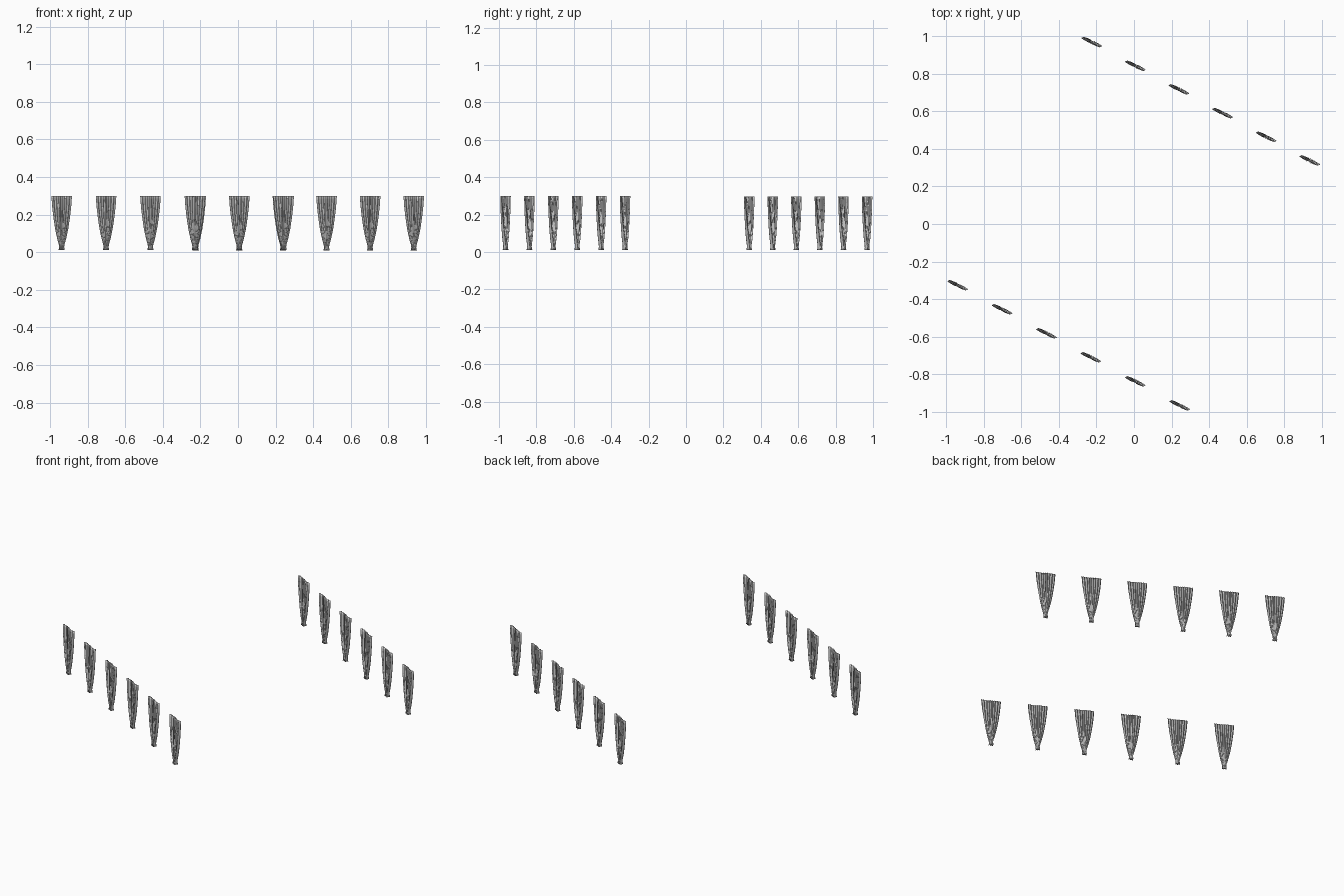
import bpy, math
from mathutils import Vector

if "Cube" in bpy.data.objects:
    bpy.data.objects.remove(bpy.data.objects["Cube"])

Z_TOP, Z_BOTTOM = 0.30, 0.012
COLS, ROWS, PLEATS = 108, 18, 9
# (height fraction from the top, half width, half depth of the folds)
PROFILE = [(0.0, 0.059, 0.005), (0.2, 0.054, 0.006), (0.4, 0.046, 0.007),
           (0.6, 0.036, 0.008), (0.8, 0.022, 0.009), (0.93, 0.010, 0.008),
           (1.0, 0.013, 0.011)]


def profile(t):
    for (t0, w0, d0), (t1, w1, d1) in zip(PROFILE, PROFILE[1:]):
        if t <= t1 + 1e-6:
            f = (t - t0) / (t1 - t0)
            return w0 + f * (w1 - w0), d0 + f * (d1 - d0)


def drape_mesh():
    verts, faces = [], []
    for r in range(ROWS + 1):
        t = r / ROWS
        w, d = profile(t)
        z = Z_TOP + t * (Z_BOTTOM - Z_TOP)
        for c in range(COLS + 1):
            u = 2 * c / COLS - 1
            # uneven pleats, gathered into a tied tail at the bottom
            phase = math.pi * PLEATS * (u + 0.04 * math.sin(5 * u))
            x = w * (u + 0.025 * math.sin(2 * phase))
            y = d * math.sin(phase) * (0.8 + 0.2 * math.cos(7 * u))
            y -= 0.003 * math.sin(math.pi * u) * (1 - t)
            verts.append((x, y, z))
    n = COLS + 1
    for r in range(ROWS):
        for c in range(COLS):
            a = r * n + c
            faces.append((a, a + n, a + n + 1, a + 1))
    me = bpy.data.meshes.new("drape")
    me.from_pydata(verts, [], faces)
    for p in me.polygons:
        p.use_smooth = True
    return me


mesh = drape_mesh()


def drape_row(name, start, end, count=6):
    for i in range(count):
        ob = bpy.data.objects.new(f"{name}_drape_{i + 1}", mesh)
        ob.location = Vector(start).lerp(Vector(end), i / (count - 1))
        ob.rotation_euler.z = math.radians(-25.5)
        bpy.context.collection.objects.link(ob)
        solid = ob.modifiers.new("cloth_thickness", 'SOLIDIFY')
        solid.thickness = 0.001
        solid.offset = 0


# two parallel rows of gathered drapes
drape_row("front", (-0.938, -0.326, 0), (0.243, -0.965, 0))
drape_row("back", (-0.225, 0.968, -0.002), (0.935, 0.338, -0.002))
